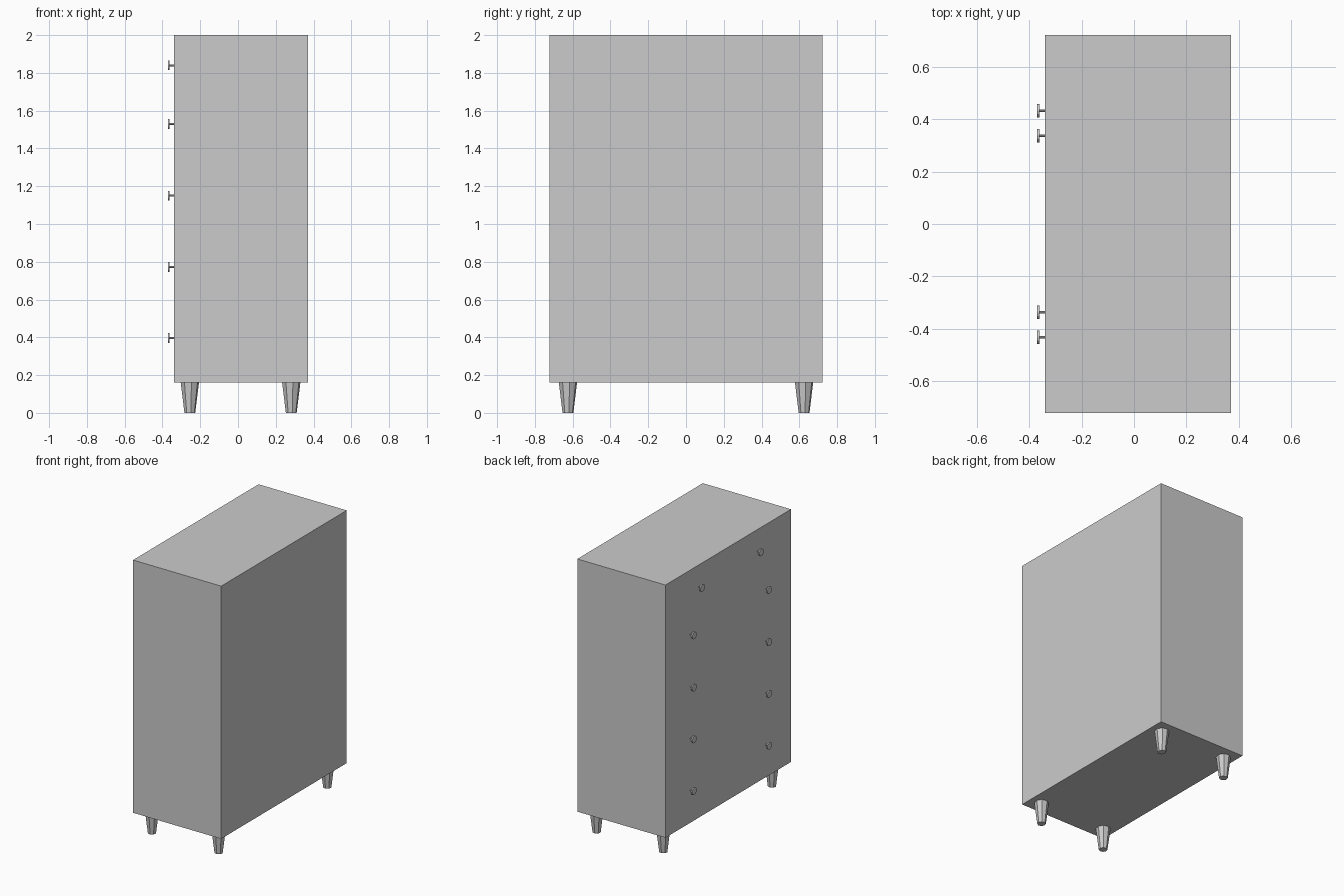
import bpy, math
from mathutils import Matrix

if "Cube" in bpy.data.objects:
    bpy.data.objects.remove(bpy.data.objects["Cube"])

# One plain grey for the whole piece
grey = bpy.data.materials.new("plain grey")
grey.diffuse_color = (0.6, 0.6, 0.6, 1)
grey.use_nodes = True
grey.node_tree.nodes["Principled BSDF"].inputs["Base Color"].default_value = grey.diffuse_color


def finish(name):
    ob = bpy.context.object
    ob.name = name
    ob.data.materials.append(grey)
    return ob


def cone(name, r_bottom, r_top, depth, loc, sides, rot=(0, 0, 0)):
    bpy.ops.mesh.primitive_cone_add(vertices=sides, radius1=r_bottom, radius2=r_top,
                                    depth=depth, location=loc, rotation=rot)
    return finish(name)


X0, X1, HALF_Y = -0.34, 0.37, 0.722   # cabinet extents
Z0, Z1 = 0.16, 2.0

# Cabinet box
bpy.ops.mesh.primitive_cube_add(size=1, location=((X0 + X1) / 2, 0, (Z0 + Z1) / 2))
body = finish("cabinet_body")
body.data.transform(Matrix.Diagonal((X1 - X0, 2 * HALF_Y, Z1 - Z0, 1)))

# Tapered eight-sided legs
for x in (-0.255, 0.282):
    for y in (-0.625, 0.625):
        cone("leg", 0.029, 0.049, Z0, (x, y, Z0 / 2), 8, (0, 0, math.radians(10)))

# Drawer knobs: thin stem and flat disc, the top row set closer together
side = (0, math.radians(90), 0)
rows = [(1.84, 0.338), (1.53, 0.433), (1.15, 0.433), (0.773, 0.433), (0.396, 0.433)]
for z, dy in rows:
    for y in (-dy, dy):
        cone("knob_stem", 0.005, 0.005, 0.024, (-0.352, y, z), 8, side)
        cone("knob_disc", 0.026, 0.026, 0.009, (-0.3665, y, z), 12, side)
